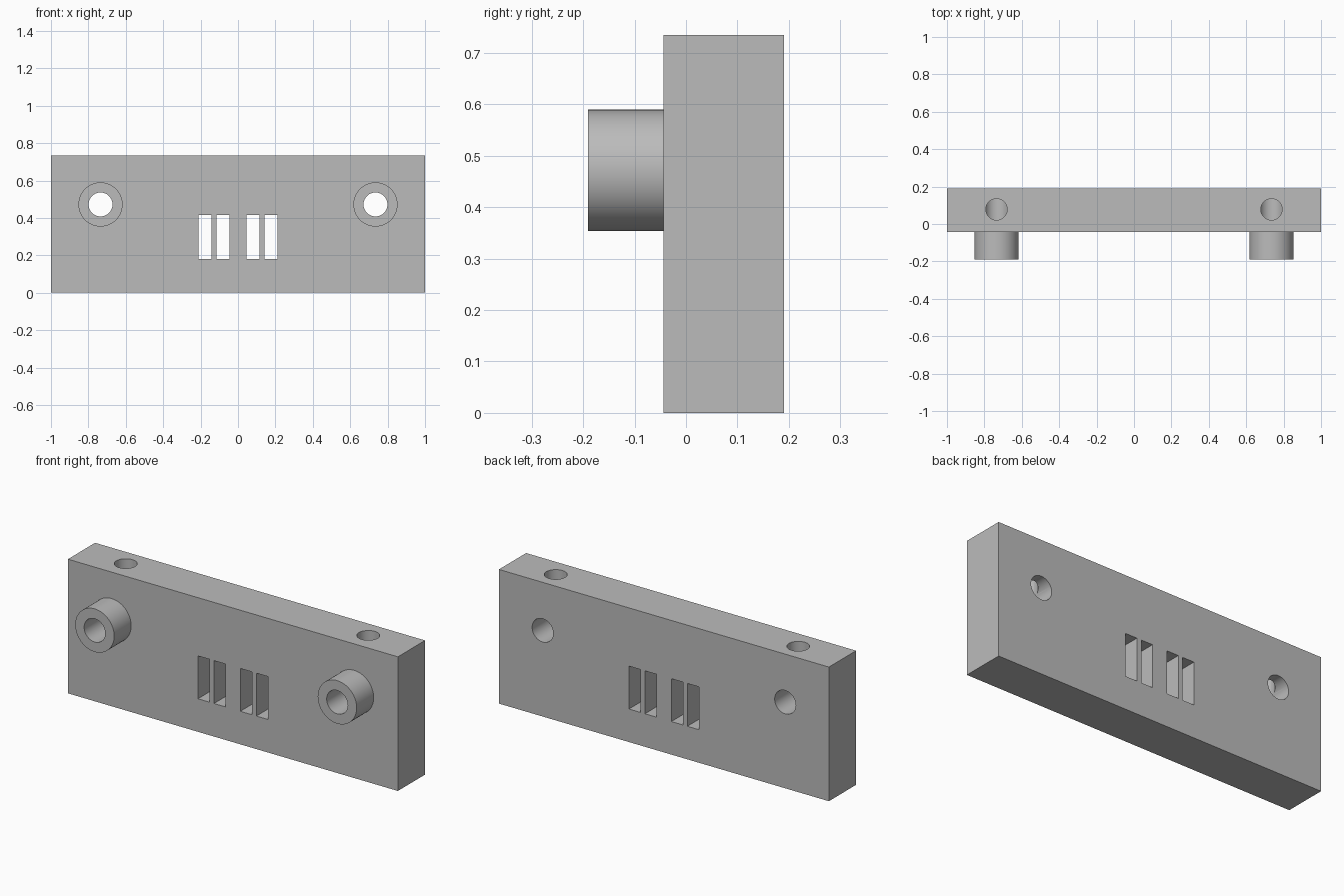
import bpy
from math import radians

if "Cube" in bpy.data.objects:
    bpy.data.objects.remove(bpy.data.objects["Cube"])

FRONT, BACK, HEIGHT = -0.044, 0.191, 0.735
BOSS_FRONT = -0.191
PIN_X, PIN_Z = 0.735, 0.472
MID_Y = (FRONT + BACK) / 2

grey = bpy.data.materials.new("plain grey")
grey.use_nodes = True
colour = (0.5, 0.5, 0.5, 1)
grey.diffuse_color = colour
grey.node_tree.nodes["Principled BSDF"].inputs["Base Color"].default_value = colour


def box(name, low, high):
    centre = [(a + b) / 2 for a, b in zip(low, high)]
    bpy.ops.mesh.primitive_cube_add(size=1, location=centre)
    obj = bpy.context.object
    obj.name = name
    obj.scale = [b - a for a, b in zip(low, high)]
    bpy.ops.object.transform_apply(location=True, rotation=False, scale=True)
    return obj


def rod(name, radius, start, end, x, cross, along_y):
    """Cylinder along y (cross is its z) or along z (cross is its y)."""
    middle = (start + end) / 2
    place = (x, middle, cross) if along_y else (x, cross, middle)
    turn = (radians(90), 0, 0) if along_y else (0, 0, 0)
    bpy.ops.mesh.primitive_cylinder_add(vertices=64, radius=radius,
                                        depth=end - start, location=place, rotation=turn)
    obj = bpy.context.object
    obj.name = name
    bpy.ops.object.transform_apply(location=True, rotation=True, scale=True)
    return obj


def combine(target, tool, operation):
    mod = target.modifiers.new(operation.title(), 'BOOLEAN')
    mod.operation = operation
    mod.solver = 'EXACT'
    mod.object = tool
    bpy.context.view_layer.objects.active = target
    bpy.ops.object.modifier_apply(modifier=mod.name)
    bpy.data.objects.remove(tool)


# Main plate
plate = box("mounting_plate", (-1, FRONT, 0), (1, BACK, HEIGHT))

for side in (-1, 1):
    x = side * PIN_X
    # Round boss on the front, bored right through
    combine(plate, rod("boss", 0.118, BOSS_FRONT, MID_Y, x, PIN_Z, True), 'UNION')
    combine(plate, rod("bore", 0.064, -0.4, 0.4, x, PIN_Z, True), 'DIFFERENCE')
    # Set screw hole from the top down into the bore
    combine(plate, rod("screw_hole", 0.057, PIN_Z, 0.9, x, 0.078, False), 'DIFFERENCE')
    # Pair of upright slots
    for inner, outer in ((0.045, 0.115), (0.142, 0.212)):
        left, right = sorted((side * inner, side * outer))
        combine(plate, box("slot", (left, -0.4, 0.181), (right, 0.4, 0.416)), 'DIFFERENCE')

plate.data.materials.clear()
plate.data.materials.append(grey)
for face in plate.data.polygons:
    face.material_index = 0

bpy.ops.object.select_all(action='DESELECT')
plate.select_set(True)
bpy.context.view_layer.objects.active = plate
bpy.ops.object.shade_smooth_by_angle(angle=radians(30))
